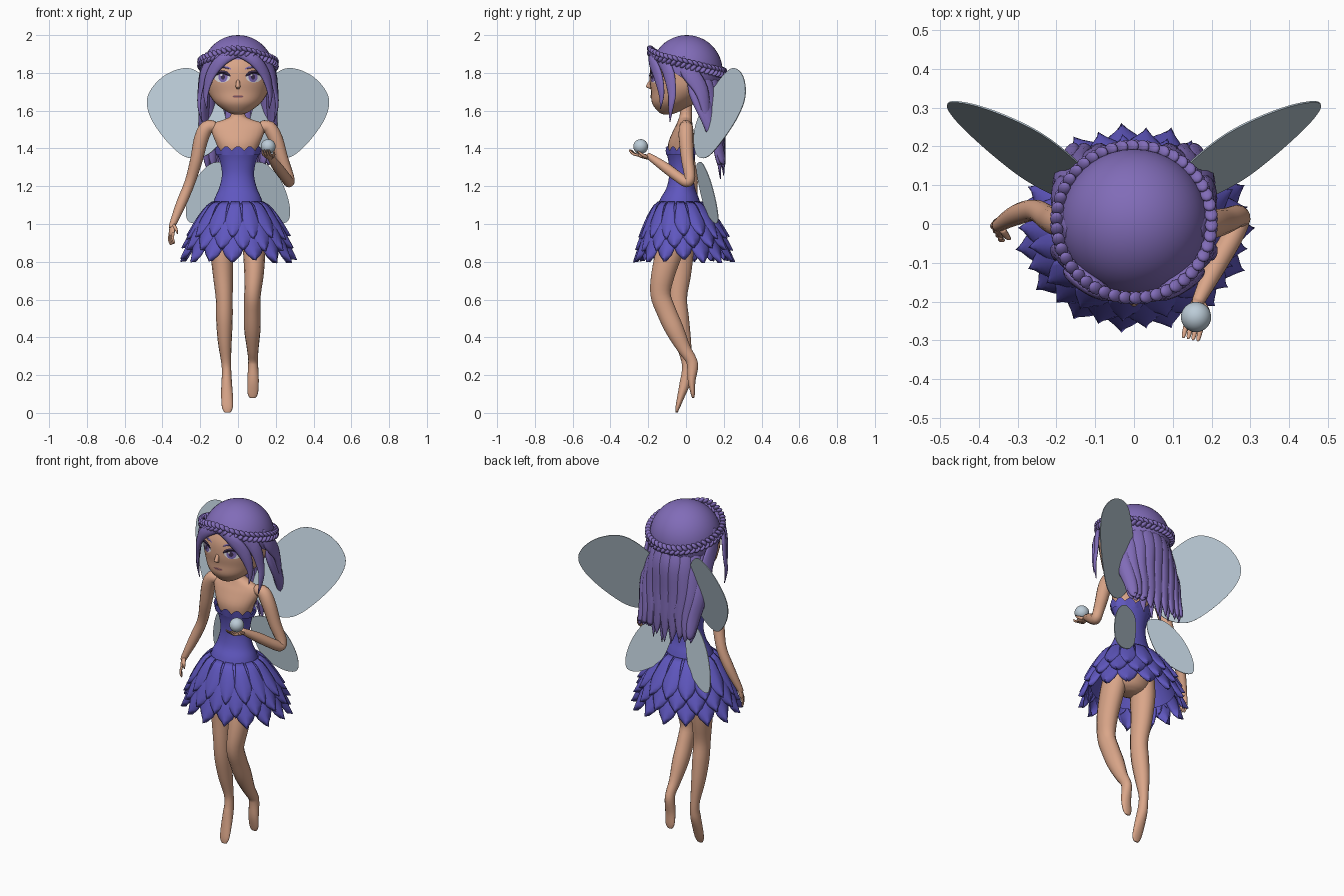
import bpy, bmesh, math, random
from mathutils import Vector, Matrix
from mathutils.bvhtree import BVHTree

cube = bpy.data.objects.get("Cube")
if cube:
    bpy.data.objects.remove(cube)
random.seed(4)


def material(name, rgb):
    m = bpy.data.materials.new(name)
    m.use_nodes = True
    m.diffuse_color = (*rgb, 1)
    m.node_tree.nodes["Principled BSDF"].inputs["Base Color"].default_value = (*rgb, 1)
    return m


SKIN = material("skin", (0.70, 0.38, 0.25))
HAIR = material("violet hair", (0.22, 0.15, 0.48))
DRESS = material("blue violet dress", (0.115, 0.095, 0.52))
GLASS = material("pale wing blue", (0.50, 0.60, 0.68))
WHITE = material("eye white", (0.75, 0.72, 0.75))
DARK = material("lash dark", (0.05, 0.03, 0.08))
LIPS = material("lips", (0.45, 0.19, 0.16))


def finish(name, bm, mat, smooth=True):
    bmesh.ops.recalc_face_normals(bm, faces=bm.faces)
    me = bpy.data.meshes.new(name)
    bm.to_mesh(me)
    bm.free()
    me.materials.append(mat)
    for p in me.polygons:
        p.use_smooth = smooth
    ob = bpy.data.objects.new(name, me)
    bpy.context.collection.objects.link(ob)
    return ob


def spline(pts, steps, closed=False):
    # Catmull-Rom through points of any dimension
    out, n = [], len(pts)
    for i in range(n if closed else n - 1):
        q = [pts[k % n] if closed else pts[min(max(k, 0), n - 1)] for k in range(i - 1, i + 3)]
        for s in range(steps):
            t = s / steps
            out.append([0.5 * (2 * b + (c - a) * t + (2 * a - 5 * b + 4 * c - d) * t * t
                               + (3 * b - a - 3 * c + d) * t ** 3) for a, b, c, d in zip(*q)])
    return out if closed else out + [list(pts[-1])]


def loft(name, path, mat, hint=(0, -1, 0), axis=None, n=14, steps=4, caps=True, mirror=1):
    # path entries: x, y, z, half width, half depth
    pts = spline([(p[0] * mirror, p[1], p[2], p[3], p[-1]) for p in path], steps)
    bm, rings = bmesh.new(), []
    for i, p in enumerate(pts):
        c = Vector(p[:3])
        nxt, prv = pts[min(i + 1, len(pts) - 1)], pts[max(i - 1, 0)]
        t = Vector(axis) if axis else (Vector(nxt[:3]) - Vector(prv[:3])).normalized()
        h = Vector(hint) if hint else Vector((c.x, c.y, 0))
        side = t.cross(h).normalized()
        out = side.cross(t)
        a, b = max(p[3], 0.002), max(p[4], 0.002)
        rings.append([bm.verts.new(c + side * a * math.cos(k * math.tau / n)
                                   + out * b * math.sin(k * math.tau / n)) for k in range(n)])
    for r, q in zip(rings, rings[1:]):
        for k in range(n):
            bm.faces.new((r[k], r[(k + 1) % n], q[(k + 1) % n], q[k]))
    if caps:
        bm.faces.new(rings[0])
        bm.faces.new(rings[-1])
    return finish(name, bm, mat)


UP = (0, 0, 1)

# Head, neck and chest
head = loft("head", [(0, -.10, 1.58, .02, .02), (0, -.092, 1.595, .06, .055), (0, -.065, 1.64, .12, .115),
                     (0, -.025, 1.70, .16, .16), (0, -.01, 1.76, .176, .182), (0, -.005, 1.84, .176, .18),
                     (0, 0, 1.92, .13, .14), (0, 0, 1.96, .05, .05)], SKIN, axis=UP, n=32, steps=5)
loft("chest_and_neck", [(0, -.025, 1.34, .085, .06), (0, -.025, 1.42, .113, .07), (0, -.015, 1.49, .14, .055),
                        (0, -.008, 1.53, .135, .042), (0, -.004, 1.555, .07, .036), (0, 0, 1.58, .037, .033),
                        (0, 0, 1.68, .034, .032)], SKIN, axis=UP, n=24)
loft("nose", [(0, -.185, 1.765, .008, .006), (0, -.196, 1.74, .011, .012), (0, -.198, 1.725, .012, .014),
              (0, -.185, 1.715, .006, .005)], SKIN, axis=UP, n=10)

# Legs, each running down into a pointed foot
loft("hips", [(0, -.03, 1.13, .12, .09), (0, -.03, 1.0, .135, .1), (0, -.035, .91, .10, .08),
              (0, -.035, .88, .04, .04)], SKIN, axis=UP, n=20)
loft("left_leg", [(.075, -.04, 1.02, .06, .08), (.085, -.08, .88, .06, .075), (.085, -.12, .74, .052, .064),
                  (.077, -.135, .63, .044, .055), (.075, -.105, .54, .043, .053), (.076, -.06, .44, .043, .05),
                  (.078, -.01, .34, .031, .036), (.08, .025, .285, .026, .03), (.08, .035, .245, .027, .03),
                  (.08, .03, .17, .03, .021), (.078, .036, .105, .028, .012), (.078, .038, .08, .016, .006)], SKIN)
loft("right_leg", [(-.075, -.03, 1.02, .06, .08), (-.085, -.03, .88, .062, .075), (-.08, -.035, .74, .054, .064),
                   (-.073, -.045, .61, .045, .052), (-.072, -.035, .5, .044, .052), (-.07, -.015, .38, .037, .043),
                   (-.063, .004, .27, .026, .028), (-.06, .004, .21, .025, .028), (-.06, -.005, .16, .028, .029),
                   (-.058, -.026, .09, .031, .02), (-.056, -.044, .03, .029, .012), (-.055, -.05, .002, .016, .006)], SKIN)

# Arms
loft("right_arm", [(-.12, 0, 1.515, .03), (-.165, 0, 1.51, .037), (-.195, .005, 1.45, .038), (-.22, .015, 1.34, .033),
                   (-.255, .035, 1.22, .028), (-.30, .025, 1.11, .027), (-.345, 0, 1.0, .018), (-.35, -.005, .98, .015)],
     SKIN)
loft("left_arm", [(.12, 0, 1.515, .03), (.165, 0, 1.51, .037), (.2, 0, 1.45, .038), (.235, .008, 1.34, .033),
                  (.268, .02, 1.25, .029), (.27, .005, 1.222, .028), (.25, -.04, 1.248, .028), (.21, -.11, 1.3, .027),
                  (.17, -.19, 1.355, .018), (.165, -.2, 1.36, .015)], SKIN, hint=(-.9, .43, 0))


def hand(side_name, wrist, fwd, side, curl):
    w, f, s, c = (Vector(v) for v in (wrist, fwd, side, curl))
    normal = f.cross(s)

    def part(name, rows):
        loft(f"{side_name}_{name}", [(*p, a, b) for p, a, b in rows], SKIN, hint=normal, n=8, steps=3)
    part("palm", [(w - f * .01, .014, .013), (w + f * .02, .022, .013), (w + f * .05, .026, .011), (w + f * .065, .02, .007)])
    for i in range(4):
        base = w + f * .055 + s * (i - 1.5) * .013
        part(f"finger_{i + 1}", [(base, .007, .007), (base + f * .028, .0065, .0065),
                                 (base + f * .05 + c * .012, .005, .005), (base + f * .056 + c * .018, .002, .002)])
    part("thumb", [(w + f * .01 + s * .012, .009, .009), (w + f * .035 + s * .03 + c * .008, .008, .008),
                   (w + f * .06 + s * .033 + c * .02, .003, .003)])


hand("right", (-.345, 0, 1.0), (-.12, -.28, -.95), (.5, -.83, .2), (.8, .3, -.1))
hand("left", (.168, -.195, 1.352), (-.2, -.95, .22), (.97, -.22, 0), (0, .2, 1))

# Ball resting on the raised palm
bm = bmesh.new()
bmesh.ops.create_uvsphere(bm, u_segments=32, v_segments=16, radius=.039)
bmesh.ops.translate(bm, verts=bm.verts, vec=(.16, -.24, 1.41))
finish("ball", bm, GLASS)

# Face details laid onto the head surface
tree = BVHTree.FromPolygons([v.co for v in head.data.vertices], [p.vertices for p in head.data.polygons])


def patch(name, outline, mat, lift):
    bm = bmesh.new()

    def on_face(x, z):
        hit = tree.ray_cast(Vector((x, -1, z)), Vector((0, 1, 0)))[0]
        return bm.verts.new((x, hit.y - lift, z))
    cx, cz = (sum(p[k] for p in outline) / len(outline) for k in (0, 1))
    mid, ring = on_face(cx, cz), [on_face(*p) for p in outline]
    for a, b in zip(ring, ring[1:] + ring[:1]):
        bm.faces.new((mid, a, b))
    finish(name, bm, mat)


def oval(x, z, a, b, n=24):
    return [(x + a * math.cos(k * math.tau / n), z + b * math.sin(k * math.tau / n)) for k in range(n)]


def arc(x, z, a, b, thick, n=10):
    # crescent that is thickest in its middle
    row = [math.pi * k / n for k in range(n + 1)]
    return [(x + a * math.cos(t), z + b * math.sin(t)) for t in row] + \
           [(x + a * math.cos(t), z + (b - thick) * math.sin(t)) for t in row[-2:0:-1]]


for label, s in (("left", 1), ("right", -1)):
    patch(f"{label}_eye", oval(s * .084, 1.778, .042, .029), WHITE, .003)
    patch(f"{label}_iris", oval(s * .08, 1.778, .024, .027), HAIR, .005)
    patch(f"{label}_pupil", oval(s * .08, 1.778, .011, .014), DARK, .007)
    patch(f"{label}_glint", oval(s * .08 - .009, 1.789, .006, .006), WHITE, .009)
    patch(f"{label}_lash", arc(s * .086, 1.78, .047, .034, .011), DARK, .008)
    patch(f"{label}_brow", arc(s * .078, 1.818, .042, .018, .009), HAIR, .005)
patch("mouth", oval(0, 1.675, .03, .009), LIPS, .003)
patch("mouth_line", oval(0, 1.676, .027, .0015), DARK, .005)

# Hair cap, trimmed by a plane sloping down to the nape
bm = bmesh.new()
bmesh.ops.create_uvsphere(bm, u_segments=40, v_segments=24, radius=1,
                          matrix=Matrix.Translation((0, .004, 1.808)) @ Matrix.Diagonal((.191, .19, .192, 1)))
bmesh.ops.bisect_plane(bm, geom=bm.verts[:] + bm.edges[:] + bm.faces[:], plane_co=(0, -.19, 1.88),
                       plane_no=(0, .62, 1), clear_inner=True)
finish("hair_cap", bm, HAIR)

# Braided band: two rows of slanted beads
bm = bmesh.new()
COUNT = 46
for i in range(COUNT):
    for row in (1, -1):
        a = (i + row * .2) * math.tau / COUNT
        x, y = .2 * math.sin(a), .005 - .196 * math.cos(a)
        z = 1.85 - .25 * y + .02 * max(0, math.cos(a)) ** 8 + row * .012
        m = (Matrix.Translation((x, y, z)) @ Matrix.Rotation(a, 4, 'Z') @ Matrix.Rotation(row * .75, 4, 'Y')
             @ Matrix.Diagonal((.022, .017, .011, 1)))
        bmesh.ops.create_uvsphere(bm, u_segments=10, v_segments=8, radius=1, matrix=m)
finish("braid_band", bm, HAIR)

# Locks framing the face
LOCKS = {
    "fringe": [(0, -.185, 1.90, .015, .01), (.085, -.182, 1.868, .032, .014), (.145, -.15, 1.79, .032, .014),
               (.17, -.13, 1.69, .018, .01), (.165, -.135, 1.61, .002, .002)],
    "temple_lock": [(.08, -.165, 1.89, .025, .012), (.17, -.1, 1.82, .035, .014), (.2, -.075, 1.7, .024, .01),
                    (.205, -.08, 1.62, .015, .008), (.19, -.085, 1.54, .002, .002)],
    "side_lock": [(.165, -.03, 1.87, .03, .012), (.19, .02, 1.8, .045, .014), (.195, .08, 1.71, .04, .014),
                  (.195, .105, 1.6, .024, .012), (.19, .12, 1.46, .002, .002)],
}
for name, path in LOCKS.items():
    for label, s in (("left", 1), ("right", -1)):
        loft(f"{label}_{name}", path, HAIR, hint=None, mirror=s, n=10)

# Long back hair in two overlapping layers of locks
for layer, (count, drop, inset) in enumerate(((9, 0, 0), (8, .05, .018))):
    for i in range(count):
        u = 2 * i / (count - 1) - 1
        a = u * 1.2
        x, y = .178 * math.sin(a), .178 * math.cos(a) - inset
        tip = 1.25 + .07 * random.random() + .04 * abs(u) - drop * .5
        loft(f"back_lock_{layer}_{i}", [(x * .9, y * .9, 1.80, .03, .012), (x * 1.03, y + .01, 1.70, .045, .02),
             (x * 1.08, y * .5 + .095, 1.55, .042, .024), (x, y * .2 + .155, 1.42, .035, .018),
             (x * .98, .195 - inset, 1.33, .02, .011), (x * .95, .2 - inset, tip, .002, .002)], HAIR, hint=None, n=10)

# Bodice with scalloped neckline
loft("bodice", [(0, -.035, 1.10, .135, .115), (0, -.033, 1.14, .122, .1), (0, -.028, 1.19, .1, .076),
                (0, -.025, 1.26, .085, .064), (0, -.025, 1.33, .095, .068), (0, -.027, 1.38, .116, .078)],
     DRESS, axis=UP, n=32)
bm = bmesh.new()
rows = [[bm.verts.new((r * math.cos(t), -.027 + r * .66 * math.sin(t), z + w * abs(math.cos(6 * t))))
         for t in (k * math.tau / 72 for k in range(72))] for r, z, w in ((.117, 1.365, 0), (.127, 1.388, .024))]
for k in range(72):
    j = (k + 1) % 72
    bm.faces.new((rows[0][k], rows[0][j], rows[1][j], rows[1][k]))
finish("neckline", bm, DRESS)

# Skirt: lining plus three layers of pointed petals
loft("skirt_lining", [(0, -.03, 1.13, .11, .09), (0, -.02, 1.03, .18, .155), (0, -.01, .9, .235, .21)],
     DRESS, axis=UP, n=28, caps=False)


def petal(name, angle, r0, r1, z0, z1, width):
    bm, grid, rows, cols = bmesh.new(), [], 9, 4
    for i in range(rows + 1):
        t = i / rows
        half = width * (.45 + .55 * min(1, t / .6)) * (1 if t < .6 else max(.03, 1 - ((t - .6) / .4) ** 2) ** .6)
        r = r0 + (r1 - r0) * t ** .68
        line = []
        for j in range(-cols, cols + 1):
            v = j / cols
            rr = r - .022 * v * v * t + .008 * (1 - abs(v)) * t
            x, across = rr, half * v
            px = x * math.cos(angle) - across * math.sin(angle)
            py = x * math.sin(angle) + across * math.cos(angle)
            line.append(bm.verts.new((px, py * .87 - .03 + .02 * t, z0 + (z1 - z0) * t)))
        grid.append(line)
    for a, b in zip(grid, grid[1:]):
        for k in range(2 * cols):
            bm.faces.new((a[k], a[k + 1], b[k + 1], b[k]))
    ob = finish(name, bm, DRESS)
    ob.modifiers.new("thickness", 'SOLIDIFY').thickness = .006


PETALS = 15
for layer, (r0, r1, z1, width) in enumerate(((.135, .272, .93, .05), (.125, .292, .865, .06), (.115, .305, .805, .066))):
    for i in range(PETALS):
        petal(f"petal_{layer}_{i}", (i + layer * .5) * math.tau / PETALS, r0, r1, 1.12 - .005 * layer,
              z1 + random.uniform(-.012, .012), width)

# Wings: smooth flat outlines on tilted planes
UPPER = [(.06, 1.52), (.12, 1.70), (.24, 1.82), (.38, 1.79), (.475, 1.68), (.46, 1.56), (.36, 1.42), (.26, 1.35), (.14, 1.38)]
LOWER = [(.04, 1.29), (.13, 1.325), (.22, 1.24), (.27, 1.11), (.262, 1.015), (.18, 1.015), (.08, 1.1)]
for name, outline, tilt in (("upper_wing", UPPER, lambda x, z: .10 + .52 * (x - .25) + .3 * (z - 1.35)),
                            ("lower_wing", LOWER, lambda x, z: .075 + .35 * (x - .1) - .13 * (z - 1.32))):
    for label, s in (("left", 1), ("right", -1)):
        bm = bmesh.new()
        bm.faces.new([bm.verts.new((s * x, tilt(x, z), z)) for x, z in spline(outline, 6, closed=True)])
        ob = finish(f"{label}_{name}", bm, GLASS, smooth=False)
        ob.modifiers.new("thickness", 'SOLIDIFY').thickness = .004
